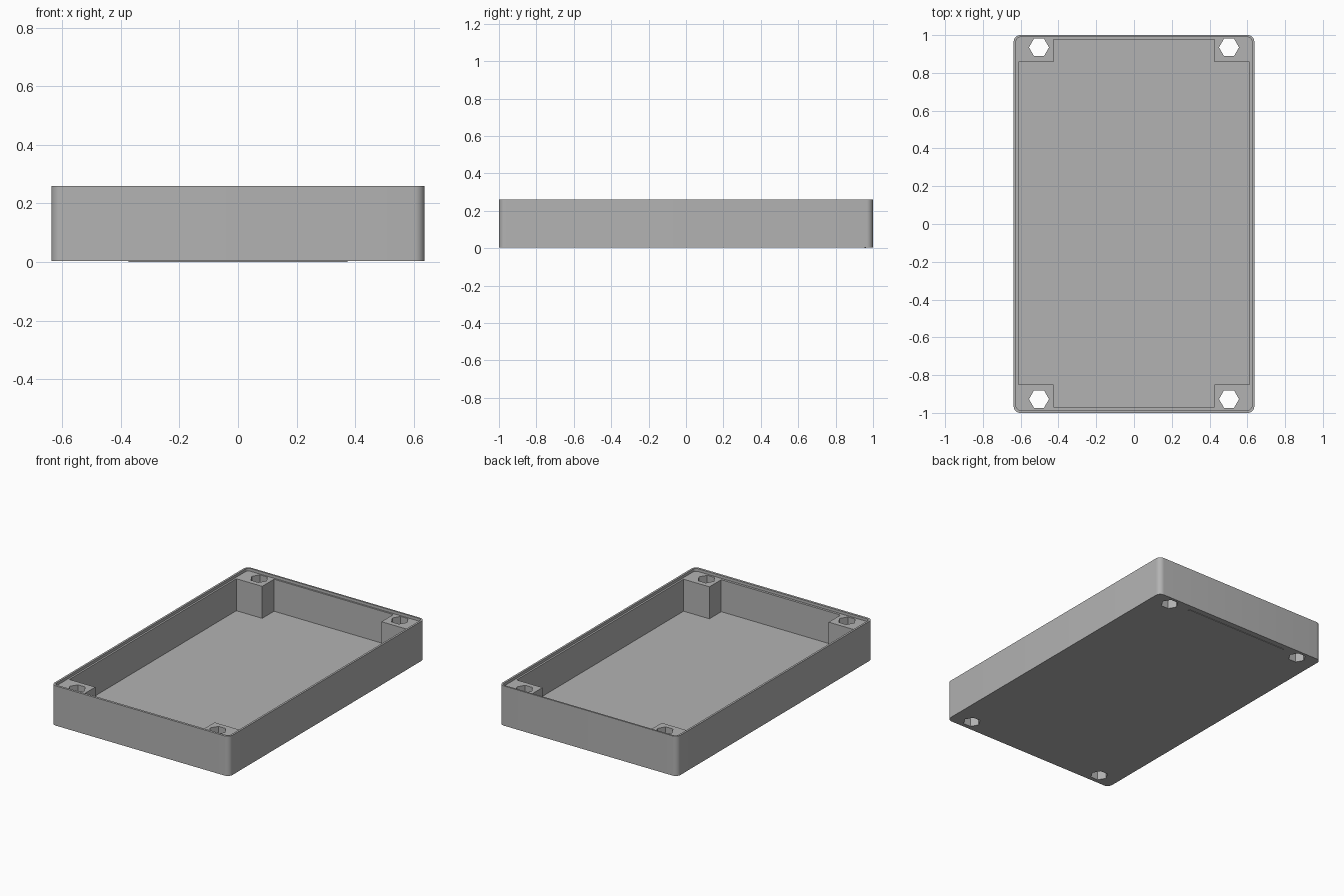
import bpy
import bmesh
from math import cos, sin, pi, radians

cube = bpy.data.objects.get("Cube")
if cube:
    bpy.data.objects.remove(cube, do_unlink=True)

HALF_X, HALF_Y, HEIGHT = 0.637, 1.0, 0.26
BASE, FLOOR, LEDGE = 0.003, 0.035, 0.242
SHIFT = 0.004  # the inside sits slightly towards the back

grey = bpy.data.materials.new("Grey plastic")
grey.use_nodes = True
colour = (0.45, 0.45, 0.45, 1)
grey.diffuse_color = colour
grey.node_tree.nodes["Principled BSDF"].inputs["Base Color"].default_value = colour


def prism(name, outline, z0, z1):
    """Extrude a counter-clockwise outline from z0 to z1."""
    bm = bmesh.new()
    face = bm.faces.new([bm.verts.new((x, y, z0)) for x, y in outline])
    top = bmesh.ops.extrude_face_region(bm, geom=[face])["geom"]
    for v in top:
        if isinstance(v, bmesh.types.BMVert):
            v.co.z = z1
    bmesh.ops.recalc_face_normals(bm, faces=bm.faces)
    mesh = bpy.data.meshes.new(name)
    bm.to_mesh(mesh)
    bm.free()
    obj = bpy.data.objects.new(name, mesh)
    bpy.context.collection.objects.link(obj)
    mesh.materials.append(grey)
    return obj


def rounded_rect(hx, hy, r, dy=0.0, steps=8):
    points = []
    for quarter, (sx, sy) in enumerate([(1, 1), (-1, 1), (-1, -1), (1, -1)]):
        for i in range(steps + 1):
            a = (quarter + i / steps) * pi / 2
            points.append((sx * (hx - r) + r * cos(a), sy * (hy - r) + r * sin(a) + dy))
    return points


def cut(target, cutter):
    cutter.hide_render = True
    mod = target.modifiers.new("Cut", 'BOOLEAN')
    mod.operation = 'DIFFERENCE'
    mod.solver = 'EXACT'
    mod.object = cutter
    bpy.context.view_layer.objects.active = target
    bpy.ops.object.modifier_apply(modifier=mod.name)
    bpy.data.objects.remove(cutter, do_unlink=True)


# Outer tray
tray = prism("tray", rounded_rect(HALF_X, HALF_Y, 0.035), BASE, HEIGHT)

# Shallow recess that leaves the thin rim
cut(tray, prism("rim_cutter", rounded_rect(0.624, 0.987, 0.022, SHIFT / 2), LEDGE, 0.4))

# Deep cavity, notched so that a post stays in each corner
ix, iy, px, py = 0.612, 0.974, 0.427, 0.853
cavity = [(ix, -py), (ix, py), (px, py), (px, iy), (-px, iy), (-px, py),
          (-ix, py), (-ix, -py), (-px, -py), (-px, -iy), (px, -iy), (px, -py)]
cut(tray, prism("cavity_cutter", [(x, y + SHIFT) for x, y in cavity], FLOOR, 0.4))

# Hexagonal holes through the posts
for sx in (-1, 1):
    for sy in (-1, 1):
        hexagon = [(sx * 0.503 + 0.053 * cos(i * pi / 3),
                    sy * 0.931 + SHIFT + 0.053 * sin(i * pi / 3)) for i in range(6)]
        cut(tray, prism("hole_cutter", hexagon, -0.1, 0.5))

# Fine raised line under the back edge
prism("underside_line", [(-0.373, 0.955), (0.373, 0.955), (0.373, 0.963), (-0.373, 0.963)],
      0.0, BASE + 0.001)

# Smooth the rounded corners, keep the other edges sharp
bpy.ops.object.select_all(action='DESELECT')
tray.select_set(True)
bpy.context.view_layer.objects.active = tray
bpy.ops.object.shade_smooth_by_angle(angle=radians(30))
